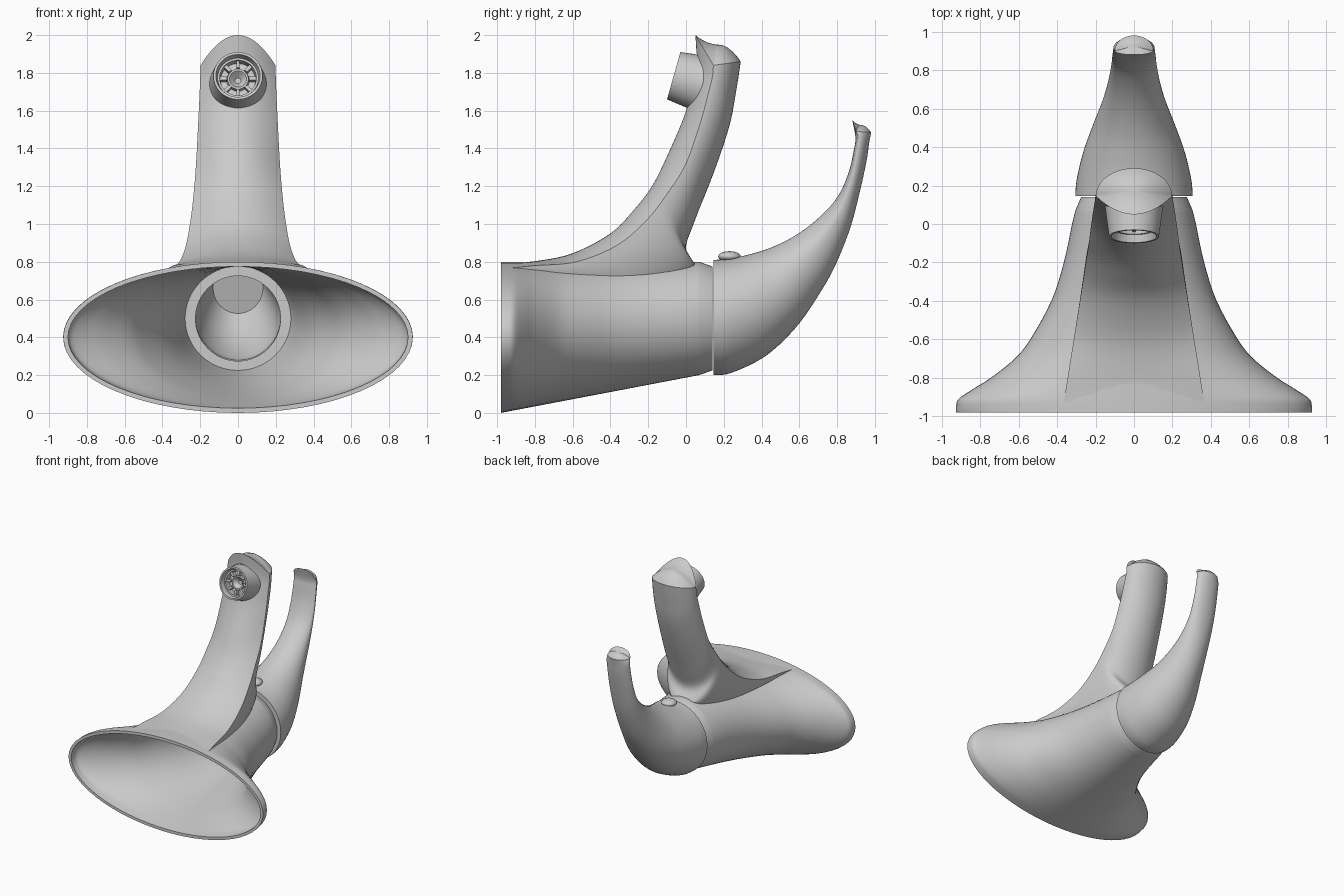
import bpy, bmesh, math
from mathutils import Matrix, Vector

if "Cube" in bpy.data.objects:
    bpy.data.objects.remove(bpy.data.objects["Cube"])

N = 64  # points around every section


def row(fy, fz, by, bz, w, k=0.5):
    """Section: front point, widest point, back point, half width."""
    return (fy, fz, fy + (by - fy) * k, fz + (bz - fz) * k, by, bz, w)


def inset(r, t):
    f, b = Vector((r[0], r[1])), Vector((r[4], r[5]))
    d = (b - f).normalized() * t
    return row(*(f + d), *(b - d), r[6] - t)


def smooth(rows, n=5):
    """Catmull-Rom interpolation between sections."""
    out = []
    for i in range(len(rows) - 1):
        a, b, c, d = (rows[max(i - 1, 0)], rows[i], rows[i + 1], rows[min(i + 2, len(rows) - 1)])
        for j in range(n):
            t = j / n
            out.append(tuple(q + 0.5 * t * (r - p + t * (2 * p - 5 * q + 4 * r - s + t * (3 * (q - r) + s - p)))
                             for p, q, r, s in zip(a, b, c, d)))
    return out + [rows[-1]]


def section(r, e=1):
    """Two half ellipses (front one a flat arc with a crease when e is 2)."""
    pts = []
    for i in range(N):
        a = math.tau * i / N
        c, s = math.cos(a), math.sin(a)
        ty, tz, m = (r[0], r[1], c ** e) if c > 0 else (r[4], r[5], -c)
        pts.append(Vector((r[6] * s, r[2] + (ty - r[2]) * m, r[3] + (tz - r[3]) * m)))
    return pts


def dome(ring, y, z):
    """Shrinking rings that close an end with a soft dome."""
    return [[Vector((p.x * r, y + (p.y - y) * r, z + (p.z - z) * r * r)) for p in ring]
            for r in (0.85, 0.65, 0.4, 0.15)]


def finish(name, bm):
    bmesh.ops.remove_doubles(bm, verts=bm.verts, dist=1e-5)
    bmesh.ops.recalc_face_normals(bm, faces=bm.faces)
    me = bpy.data.meshes.new(name)
    bm.to_mesh(me)
    bm.free()
    ob = bpy.data.objects.new(name, me)
    bpy.context.collection.objects.link(ob)
    return ob


def loft(name, rings, caps=True):
    bm = bmesh.new()
    vs = [[bm.verts.new(p) for p in ring] for ring in rings]
    for a, b in zip(vs, vs[1:]):
        for i in range(len(a)):
            j = (i + 1) % len(a)
            bm.faces.new((a[i], a[j], b[j], b[i]))
    if caps:
        bm.faces.new(vs[0])
        bm.faces.new(vs[-1])
    return finish(name, bm)


def activate(ob):
    bpy.ops.object.select_all(action='DESELECT')
    ob.select_set(True)
    bpy.context.view_layer.objects.active = ob


def cut(ob, cutter):
    m = ob.modifiers.new("cut", 'BOOLEAN')
    m.operation, m.object, m.solver = 'DIFFERENCE', cutter, 'EXACT'
    activate(ob)
    bpy.ops.object.modifier_apply(modifier="cut")
    bpy.data.objects.remove(cutter)


# Flared horn: outer skin, rim, inner skin and stepped neck
outline = [(-.98, .925), (-.95, .925), (-.91, .912), (-.86, .84), (-.8, .745), (-.7, .62),
           (-.6, .54), (-.4, .43), (-.2, .365), (0, .322), (.07, .305)]
horn_rows = smooth([row(y, .8, y, .2 * (y + .98) / 1.05, w) for y, w in outline], 4)


def disc(y, r):
    return row(y, .5 + r, y, .5 - r, r)


rows = [disc(.14, .225), disc(.14, .275)] + horn_rows[::-1]
rows += [inset(r, .025) for r in horn_rows] + [disc(.07, .225), disc(.14, .225)]
horn = loft("horn", [section(r) for r in rows], caps=False)

# Handle: (front y z, seam y z, back y z, half width)
handle_rows = smooth([
    (-.95, .795, -.95, .765, -.95, .6, .37),
    (-.8, .803, -.8, .78, -.8, .6, .345),
    (-.6, .845, -.58, .80, -.5, .55, .31),
    (-.4, .95, -.36, .89, -.2, .55, .275),
    (-.28, 1.07, -.2, 1.03, .06, .72, .25),
    (-.18, 1.2, -.1, 1.16, .0, .86, .235),
    (-.1, 1.36, 0, 1.32, .04, 1.0, .222),
    (-.01, 1.57, .08, 1.55, .15, 1.28, .21),
    (.03, 1.72, .12, 1.7, .23, 1.52, .203),
    (.055, 1.85, .14, 1.78, .265, 1.7, .2),
    (.05, 2.0, .145, 1.84, .29, 1.86, .198)])
rings = [section(r, 2) for r in handle_rows]
handle = loft("handle", rings + dome(rings[-1], .17, 1.95))

# Keep the horn interior clear of the handle
inner = [inset(r, .012) for r in horn_rows]
f = inner[0]
front = (-1.1, f[1], -1.1, f[3], -1.1, f[5], f[6])
cut(handle, loft("horn_cutter", [section(r) for r in [front] + inner]))

# Scooped socket for the nozzle
bm = bmesh.new()
bmesh.ops.create_uvsphere(bm, u_segments=48, v_segments=24, radius=.16,
                          matrix=Matrix.Translation((0, -.03, 1.77)))
cut(handle, finish("socket_cutter", bm))

# Curved hollow tail
tail_rows = smooth([
    row(.145, .81, .145, .2, .305),
    row(.22, .815, .24, .212, .298),
    row(.32, .835, .42, .30, .265),
    row(.45, .875, .58, .45, .212),
    row(.58, .94, .70, .62, .165, .45),
    row(.70, 1.03, .79, .78, .135, .4),
    row(.80, 1.14, .87, .98, .118, .35),
    row(.86, 1.27, .92, 1.17, .112, .3),
    row(.89, 1.40, .955, 1.33, .108, .25),
    row(.897, 1.46, .97, 1.43, .107, .25),
    (.88, 1.55, .9, 1.49, .98, 1.485, .1)])
rings = [section(r) for r in [inset(r, .08) for r in tail_rows[15::-1]] + tail_rows]
tail = loft("tail", rings + dome(rings[-1], .925, 1.525))

# Button on the tail
bm = bmesh.new()
bmesh.ops.create_uvsphere(bm, u_segments=32, v_segments=16, radius=1,
                          matrix=Matrix.Translation((0, .23, .828)) @ Matrix.Diagonal((.06, .06, .028, 1)))
button = finish("button", bm)

# Nozzle: turned profile (radius, depth) facing forward and up
aim = Matrix.Translation((0, -.065, 1.785)) @ Matrix.Rotation(math.radians(74.3), 4, 'X')
profile = [(.152, .17), (.13, 0), (.117, 0), (.108, .04), (.097, .04), (.092, .09),
           (.06, .09), (.055, .065), (.045, .065), (.015, .1)]
nozzle = loft("nozzle", [[aim @ Vector((r * math.cos(math.tau * i / N), r * math.sin(math.tau * i / N), -d))
                          for i in range(N)] for r, d in profile])

# Ribs inside the nozzle
bm = bmesh.new()
for i in range(8):
    bmesh.ops.create_cube(bm, size=1, matrix=aim @ Matrix.Rotation(math.tau * i / 8, 4, 'Z')
                          @ Matrix.Translation((.078, 0, -.07)) @ Matrix.Diagonal((.04, .018, .04, 1)))
ribs = finish("nozzle_ribs", bm)

for ob in (horn, handle, tail, button, nozzle):
    activate(ob)
    bpy.ops.object.shade_smooth_by_angle(angle=math.radians(32))
